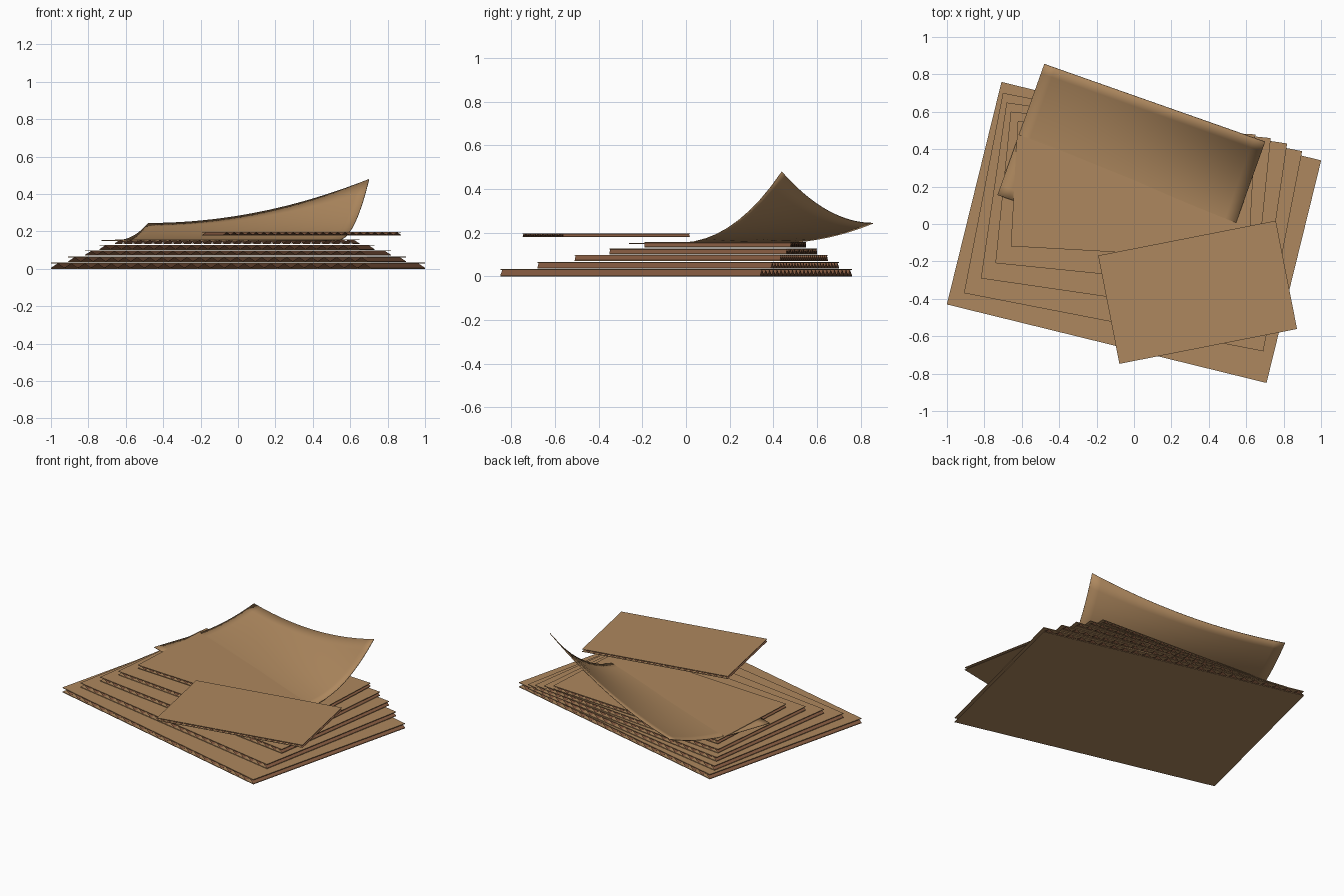
import bpy, bmesh, math
from mathutils import Matrix, Vector

old = bpy.data.objects.get("Cube")
if old:
    bpy.data.objects.remove(old, do_unlink=True)


def material(name, rgb):
    m = bpy.data.materials.new(name)
    m.use_nodes = True
    m.diffuse_color = (*rgb, 1)
    bsdf = m.node_tree.nodes["Principled BSDF"]
    bsdf.inputs["Base Color"].default_value = (*rgb, 1)
    bsdf.inputs["Roughness"].default_value = 0.9
    return m


TAN = material("cardboard tan", (0.42, 0.245, 0.112))
RUST = material("flute brown", (0.25, 0.11, 0.055))


def finish(name, bm, mats):
    me = bpy.data.meshes.new(name)
    bm.to_mesh(me)
    bm.free()
    for m in mats:
        me.materials.append(m)
    ob = bpy.data.objects.new(name, me)
    bpy.context.collection.objects.link(ob)
    return ob


def board(name, centre, width, depth, z, angle, flutes=24):
    """Two flat liners with a zigzag fluted core between them."""
    thick = 0.0187 * width
    liner = thick * 0.14
    bm = bmesh.new()
    # liners
    for zc in (liner / 2, thick - liner / 2):
        size = Matrix.Diagonal((width, depth, liner, 1))
        bmesh.ops.create_cube(bm, size=1, matrix=Matrix.Translation((0, 0, zc)) @ size)
    # fluted core, open at front and back
    low, high = liner, thick - liner
    steps = flutes * 2
    rows = []
    for i in range(steps + 1):
        x = width * (i / steps - 0.5)
        h = high if i % 2 else low
        rows.append([bm.verts.new((x, s * depth / 2, h)) for s in (-1, 1)])
    for a, b in zip(rows, rows[1:]):
        bm.faces.new((a[0], b[0], b[1], a[1])).material_index = 1
    ob = finish(name, bm, (TAN, RUST))
    ob.location = (*centre, z)
    ob.rotation_euler.z = math.radians(angle)
    return ob


# Stack of boards, each smaller and turned a little further
board("bottom_board", (0, -0.045), 1.76, 1.225, 0, -13.8)
board("second_board", (-0.005, 0.01), 1.63, 1.09, 0.035, -11)
board("third_board", (0, 0.07), 1.516, 0.95, 0.07, -8.3)
board("fourth_board", (-0.005, 0.125), 1.397, 0.814, 0.101, -5.8)
board("fifth_board", (-0.005, 0.18), 1.272, 0.67, 0.133, -3.2)
board("small_top_board", (0.34, -0.365), 0.968, 0.59, 0.179, 11.1)

# Loose paper sheet whose back edge curls up, most at its left corner
NU, NV = 20, 14
corner = Vector((-0.73, 0.155))
along = Vector((1.18, -0.417))
back = Vector((0.25, 0.70))
bm = bmesh.new()
grid = []
for j in range(NV + 1):
    v = j / NV
    curl = max(0, (v - 0.3) / 0.7) ** 2.2
    row = []
    for i in range(NU + 1):
        u = i / NU
        p = corner + along * u + back * v
        z = 0.153 + (0.092 + 0.235 * u * u) * curl
        row.append(bm.verts.new((p.x, p.y, z)))
    grid.append(row)
for a, b in zip(grid, grid[1:]):
    for i in range(NU):
        bm.faces.new((a[i], a[i + 1], b[i + 1], b[i]))
for f in bm.faces:
    f.smooth = True
sheet = finish("curled_sheet", bm, (TAN,))
solid = sheet.modifiers.new("paper thickness", "SOLIDIFY")
solid.thickness = 0.004
solid.offset = -1
